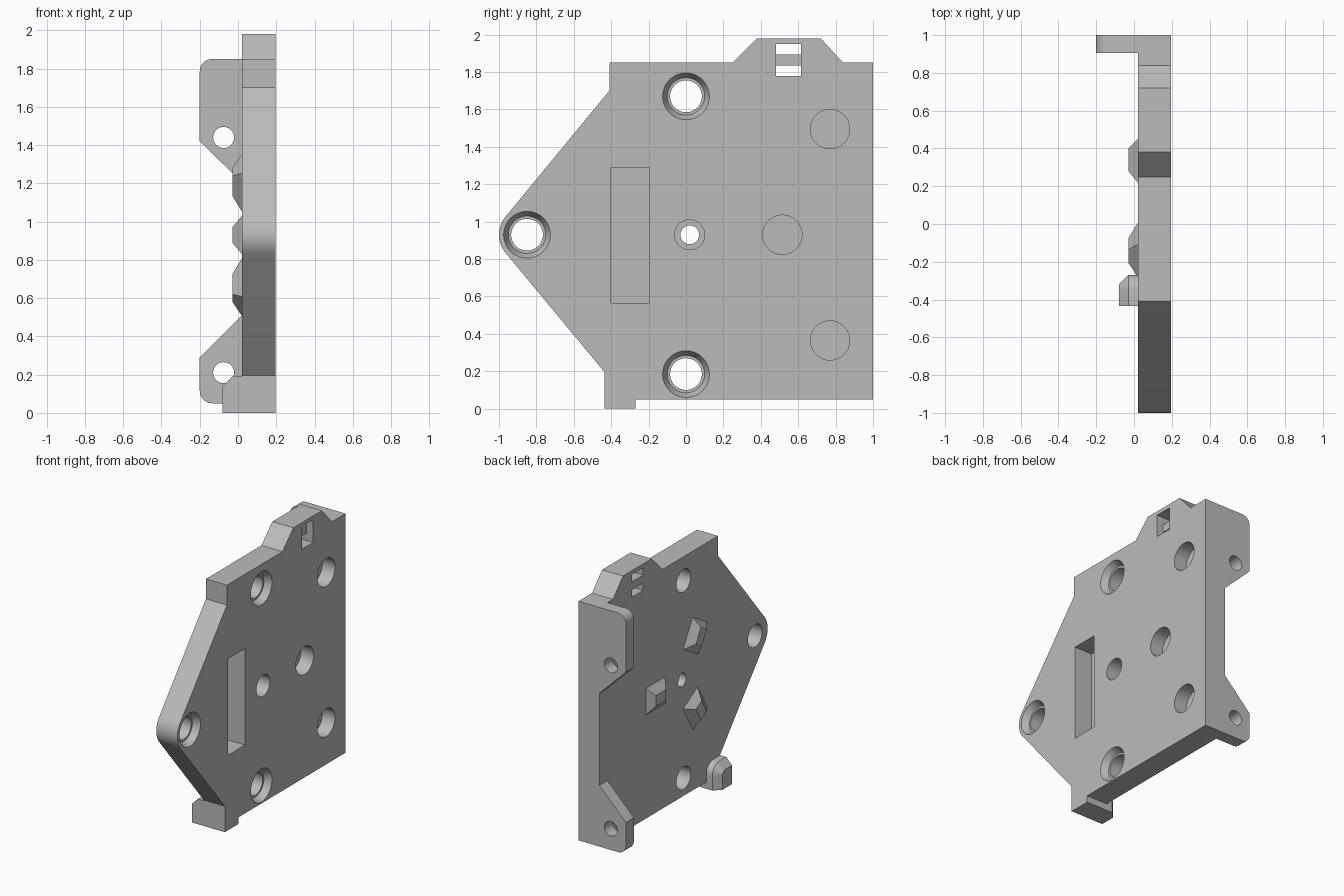
import bpy, bmesh
from math import cos, sin, radians, pi
from mathutils import Matrix, Vector

cube = bpy.data.objects.get("Cube")
if cube:
    bpy.data.objects.remove(cube, do_unlink=True)

grey = bpy.data.materials.new("light grey plastic")
grey.use_nodes = True
COLOUR = (0.5, 0.5, 0.5, 1)
grey.diffuse_color = COLOUR
grey.node_tree.nodes["Principled BSDF"].inputs["Base Color"].default_value = COLOUR

BACK, FACE = 0.02, 0.195   # plate thickness along x


def arc(cu, cv, r, a0, a1, n):
    steps = [radians(a0 + (a1 - a0) * i / n) for i in range(n + 1)]
    return [(cu + r * cos(a), cv + r * sin(a)) for a in steps]


def circle(u, v, r, n=48):
    return arc(u, v, r, 0, 360, n)[:-1]


def rect(u0, u1, v0, v1):
    return [(u0, v0), (u1, v0), (u1, v1), (u0, v1)]


def loft(name, sections, axis="x"):
    """Join matching 2D loops, each at a position on the axis, into a solid."""
    bm = bmesh.new()
    rings = []
    for pos, loop in sections:
        if axis == "x":
            pts = [(pos, u, v) for u, v in loop]
        else:
            pts = [(u, pos, v) for u, v in loop]
        rings.append([bm.verts.new(p) for p in pts])
    n = len(rings[0])
    for a, b in zip(rings, rings[1:]):
        for i in range(n):
            j = (i + 1) % n
            bm.faces.new((a[i], a[j], b[j], b[i]))
    bm.faces.new(rings[0])
    bm.faces.new(rings[-1])
    bmesh.ops.recalc_face_normals(bm, faces=bm.faces)
    mesh = bpy.data.meshes.new(name)
    bm.to_mesh(mesh)
    bm.free()
    mesh.materials.append(grey)
    ob = bpy.data.objects.new(name, mesh)
    bpy.context.collection.objects.link(ob)
    return ob


def activate(ob):
    bpy.ops.object.select_all(action="DESELECT")
    ob.select_set(True)
    bpy.context.view_layer.objects.active = ob


def cut(target, sections, axis="x"):
    tool = loft("cutter", sections, axis)
    tool.hide_render = True
    mod = target.modifiers.new("cut", "BOOLEAN")
    mod.operation, mod.solver, mod.object = "DIFFERENCE", "EXACT", tool
    activate(target)
    bpy.ops.object.modifier_apply(modifier=mod.name)
    bpy.data.objects.remove(tool, do_unlink=True)


# Main plate with rounded nose, raised top tab and foot
outline = [(-0.41, 1.85), (0.25, 1.85), (0.38, 1.98), (0.72, 1.98), (0.84, 1.85),
           (1, 1.85), (1, 0.05), (-0.27, 0.05), (-0.27, 0), (-0.435, 0), (-0.435, 0.195)]
outline += arc(-0.85, 0.93, 0.15, 219, 140, 14) + [(-0.41, 1.70)]
plate = loft("plate", [(BACK, outline), (FACE, outline)])
parts = [plate]

# Countersunk through holes
for y, z in [(0, 1.67), (0, 0.185), (-0.85, 0.93)]:
    steps = [(-0.05, 0.085), (0.145, 0.085), (0.145, 0.1), (FACE, 0.125), (0.205, 0.13)]
    cut(plate, [(x, circle(y, z, r)) for x, r in steps])

# Centre hole with counterbore
steps = [(-0.05, 0.05), (0.075, 0.05), (0.075, 0.08), (0.25, 0.08)]
cut(plate, [(x, circle(0.02, 0.93, r)) for x, r in steps])

# Blind round pockets
for y, z in [(0.77, 1.495), (0.515, 0.93), (0.77, 0.365)]:
    loop = circle(y, z, 0.105)
    cut(plate, [(0.09, loop), (0.25, loop)])

# Long rectangular pocket
loop = rect(-0.40, -0.195, 0.565, 1.29)
cut(plate, [(0.045, loop), (0.25, loop)])

# Window in the top tab, crossed by a bar
loop = rect(0.48, 0.615, 1.78, 1.95)
cut(plate, [(-0.05, loop), (0.25, loop)])
loop = rect(0.48, 0.615, 1.835, 1.895)
parts.append(loft("window_bar", [(BACK, loop), (0.14, loop)]))

# Mounting ears on the rear edge
upper = [(BACK, 1.85), (BACK, 1.205), (-0.2, 1.42)] + arc(-0.135, 1.785, 0.065, 180, 90, 8)
lower = [(BACK, 0.05), (BACK, 0.51), (-0.2, 0.29)] + arc(-0.135, 0.115, 0.065, 180, 270, 8)
for name, loop, z in [("upper_ear", upper, 1.44), ("lower_ear", lower, 0.21)]:
    ear = loft(name, [(0.905, loop), (1, loop)], "y")
    hole = circle(-0.075, z, 0.055, 32)
    cut(ear, [(0.8, hole), (1.1, hole)], "y")
    parts.append(ear)

# Three bevelled locating bumps around the centre hole
for i in range(3):
    bump = loft("locating_bump_%d" % (i + 1),
                [(BACK, rect(0.2, 0.43, -0.1, 0.1)), (-0.03, rect(0.26, 0.38, -0.04, 0.04))])
    turn = Matrix.Rotation(i * 2 * pi / 3, 4, "X")
    bump.data.transform(Matrix.Translation(Vector((0, 0.02, 0.93))) @ turn)
    parts.append(bump)


# Foot block with rounded, chamfered shoulder
def foot_loop(r):
    return ([(-0.435, 0), (-0.35 + r, 0)] + arc(-0.35, 0.11, r, 0, 90, 8)
            + [(-0.435, 0.11 + r)])


parts.append(loft("foot", [(BACK, foot_loop(0.08)), (-0.03, foot_loop(0.08)),
                           (-0.08, foot_loop(0.03))]))

for ob in parts:
    activate(ob)
    bpy.ops.object.shade_smooth_by_angle(angle=radians(25))
